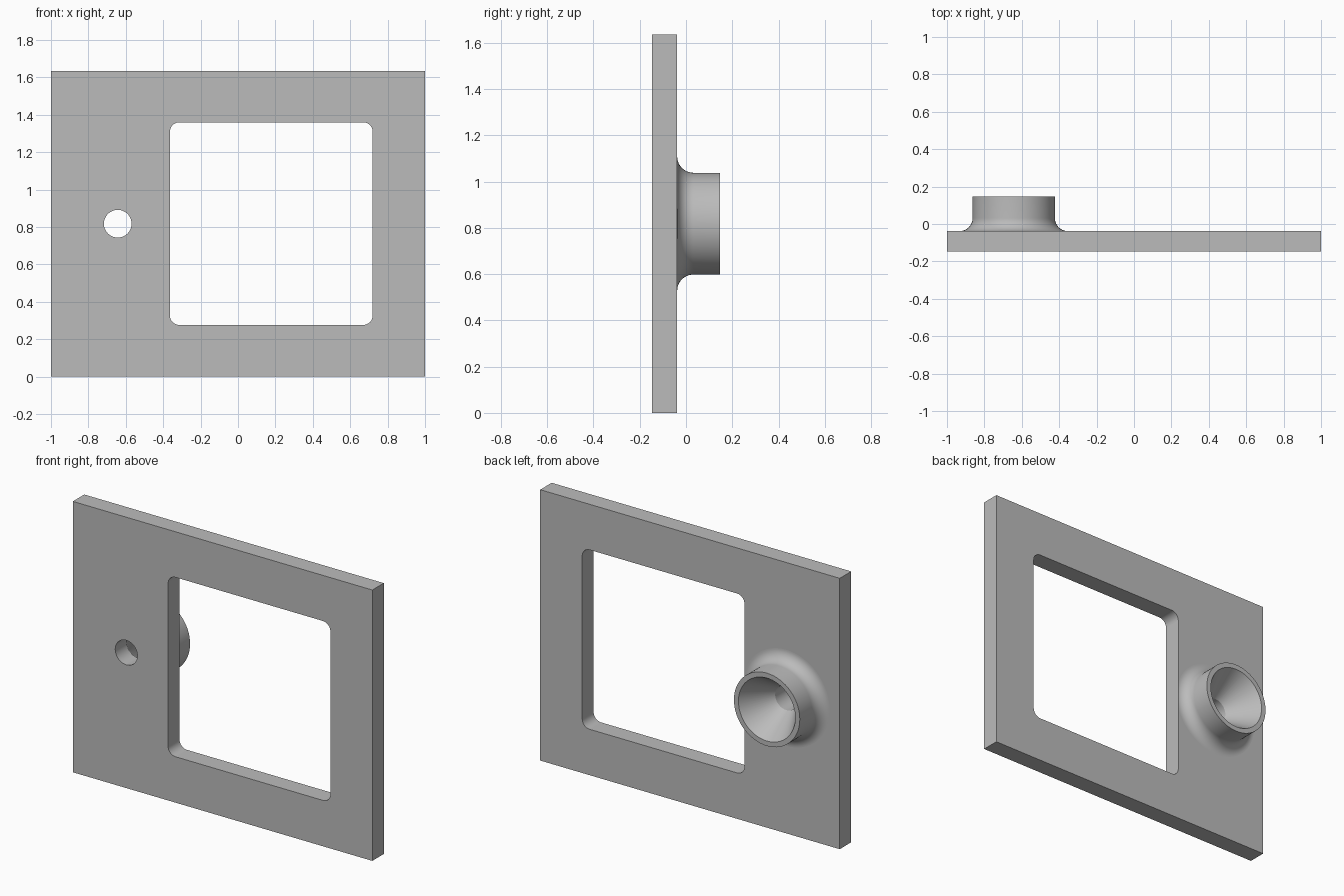
import bpy, bmesh, math
from mathutils import Vector

if "Cube" in bpy.data.objects:
    bpy.data.objects.remove(bpy.data.objects["Cube"], do_unlink=True)

FRONT, BACK, RIM = -0.147, -0.038, 0.147
HEIGHT = 1.635
HUB_X, HUB_Z = -0.643, 0.818
HUB_R, BORE_R, HOLE_R, FILLET = 0.22, 0.19, 0.074, 0.07

grey = bpy.data.materials.new("plain grey")
grey.use_nodes = True
grey.diffuse_color = (0.5, 0.5, 0.5, 1)
grey.node_tree.nodes["Principled BSDF"].inputs["Base Color"].default_value = grey.diffuse_color


def finish(name, bm):
    bmesh.ops.recalc_face_normals(bm, faces=bm.faces)
    mesh = bpy.data.meshes.new(name)
    bm.to_mesh(mesh)
    bm.free()
    mesh.materials.append(grey)
    obj = bpy.data.objects.new(name, mesh)
    bpy.context.collection.objects.link(obj)
    return obj


def box(name, low, high, corner=0):
    """Box, with its four edges along y rounded if corner is given."""
    low, high = Vector(low), Vector(high)
    bm = bmesh.new()
    bmesh.ops.create_cube(bm, size=1)
    for v in bm.verts:
        v.co = (low + high) / 2 + v.co * (high - low)
    if corner:
        edges = [e for e in bm.edges
                 if abs(e.verts[0].co.y - e.verts[1].co.y) > 0.01]
        bmesh.ops.bevel(bm, geom=edges, offset=corner, offset_type='OFFSET',
                        segments=8, profile=0.5, affect='EDGES')
    return finish(name, bm)


def lathe(name, profile, sides=64):
    """Solid of (radius, y) points turned about the hub axis, capped."""
    bm = bmesh.new()
    rings = []
    for r, y in profile:
        rings.append([bm.verts.new((HUB_X + r * math.cos(a), y, HUB_Z + r * math.sin(a)))
                      for a in (2 * math.pi * i / sides for i in range(sides))])
    for a, b in zip(rings, rings[1:]):
        for i in range(sides):
            j = (i + 1) % sides
            bm.faces.new((a[i], a[j], b[j], b[i]))
    bm.faces.new(rings[0])
    bm.faces.new(rings[-1])
    return finish(name, bm)


def combine(target, tool, operation):
    mod = target.modifiers.new(operation.lower(), 'BOOLEAN')
    mod.object, mod.operation, mod.solver = tool, operation, 'EXACT'
    bpy.context.view_layer.objects.active = target
    bpy.ops.object.modifier_apply(modifier=mod.name)
    bpy.data.objects.remove(tool, do_unlink=True)


# Plate
plate = box("mounting_plate", (-1, FRONT, 0), (1, BACK, HEIGHT))

# Collar on the back, flaring into the plate
flare = []
for i in range(17):
    a = math.pi / 2 * i / 16
    flare.append((HUB_R + FILLET * (1 - math.sin(a)), BACK + FILLET * (1 - math.cos(a))))
collar = lathe("collar", [(HUB_R + FILLET, BACK - 0.04)] + flare + [(HUB_R, RIM)])
combine(plate, collar, 'UNION')

# Window opening
window = box("window_cutter", (-0.364, -0.5, 0.277), (0.72, 0.5, 1.36), corner=0.05)
window.hide_render = True
combine(plate, window, 'DIFFERENCE')

# Funnel bore with a straight hole through the plate
slope = (BORE_R - HOLE_R) / (RIM - BACK)
bore = lathe("bore_cutter", [(HOLE_R, FRONT - 0.1), (HOLE_R, BACK),
                             (BORE_R + 0.1 * slope, RIM + 0.1)])
bore.hide_render = True
combine(plate, bore, 'DIFFERENCE')

# Smooth curved walls, flat plane faces
bpy.ops.object.select_all(action='DESELECT')
plate.select_set(True)
bpy.context.view_layer.objects.active = plate
bpy.ops.object.shade_smooth_by_angle(angle=math.radians(30))
for face in plate.data.polygons:
    if max(abs(c) for c in face.normal) > 0.9995:
        face.use_smooth = False
